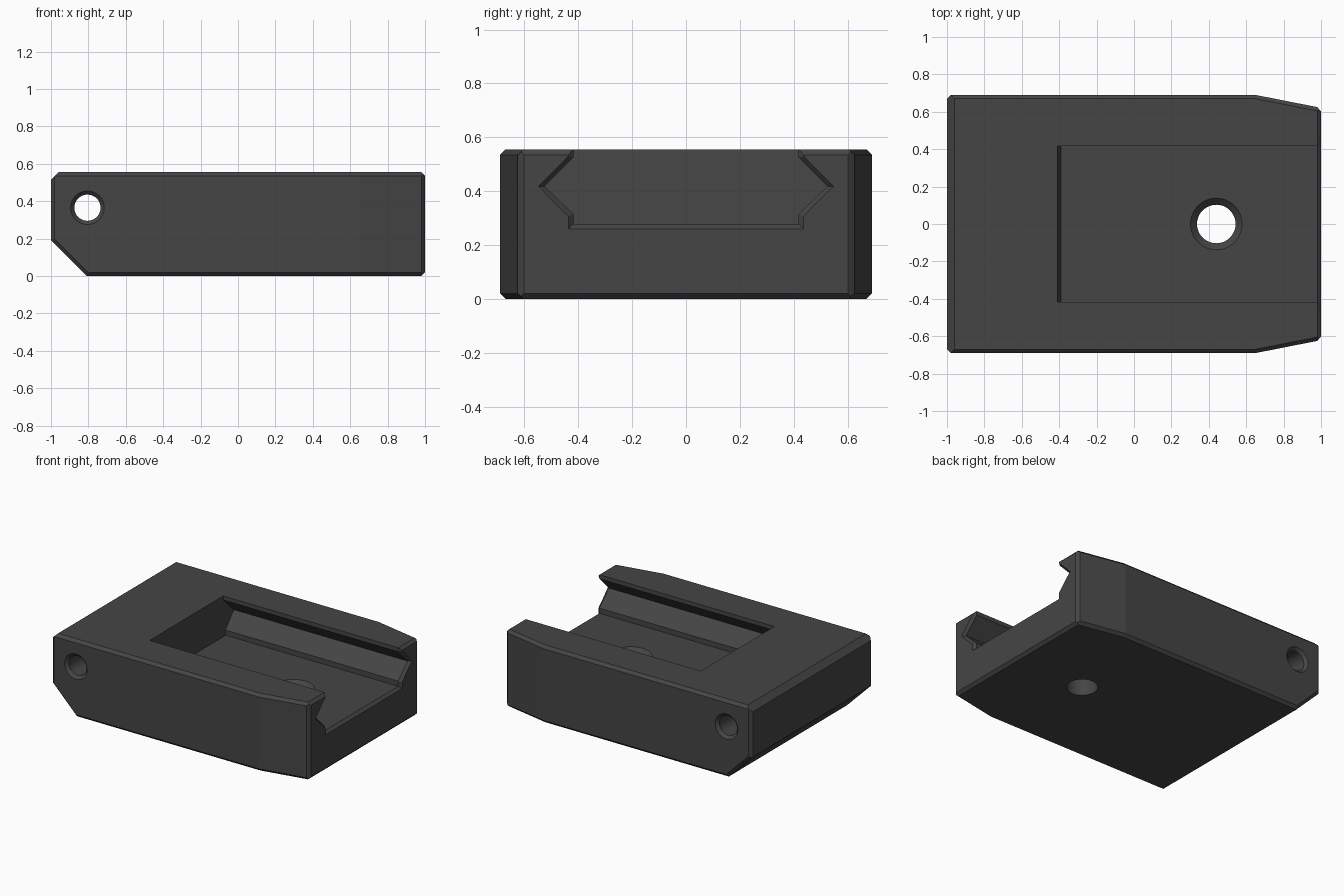
import bpy, bmesh, math
from mathutils import Vector

if "Cube" in bpy.data.objects:
    bpy.data.objects.remove(bpy.data.objects["Cube"])

H, W, C = 0.555, 0.69, 0.02      # height, half width, edge chamfer

dark = bpy.data.materials.new("dark_grey")
dark.diffuse_color = (0.06, 0.06, 0.06, 1)
dark.use_nodes = True
dark.node_tree.nodes["Principled BSDF"].inputs["Base Color"].default_value = dark.diffuse_color


def make(name, bm):
    bmesh.ops.recalc_face_normals(bm, faces=bm.faces)
    me = bpy.data.meshes.new(name)
    bm.to_mesh(me)
    bm.free()
    ob = bpy.data.objects.new(name, me)
    bpy.context.collection.objects.link(ob)
    me.materials.append(dark)
    return ob


def loft(name, rings):
    """Closed solid through rings of matching points."""
    bm = bmesh.new()
    rows = [[bm.verts.new(p) for p in r] for r in rings]
    n = len(rows[0])
    for a, b in zip(rows, rows[1:]):
        for i in range(n):
            bm.faces.new((a[i], a[(i + 1) % n], b[(i + 1) % n], b[i]))
    bm.faces.new(rows[0])
    bm.faces.new(rows[-1])
    return make(name, bm)


def turned(name, profile, place, n=48):
    """Round cutter: profile of (distance along axis, radius)."""
    angles = [2 * math.pi * i / n for i in range(n)]
    return loft(name, [[place(t, r * math.cos(a), r * math.sin(a)) for a in angles]
                       for t, r in profile])


# Block: a box trimmed by its main faces, then by the chamfers between them
def plane(n, p):
    n = Vector(n).normalized()
    return n, n.dot(Vector(p))


top, bottom = plane((0, 0, 1), (0, 0, H)), plane((0, 0, -1), (0, 0, 0))
left, right = plane((-1, 0, 0), (-1, 0, 0)), plane((1, 0, 0), (1, 0, 0))
ramp = plane((-1, 0, -1), (-0.81, 0, 0))
trims = [ramp]
pairs = [(top, right, C), (bottom, right, C), (top, left, 0.04)]
for s in (-1, 1):
    side = plane((0, s, 0), (0, s * W, 0))
    taper = plane((0.065, 0.33 * s, 0), (0.65, s * W, 0))
    trims.append(taper)
    pairs += [(side, f, C) for f in (top, bottom, left, ramp)]
    pairs += [(taper, f, C) for f in (top, bottom, right)]
for (n1, d1), (n2, d2), size in pairs:
    n = n1 + n2
    trims.append((n.normalized(), (d1 + d2 - size * n1.cross(n2).length) / n.length))

bm = bmesh.new()
bmesh.ops.create_cube(bm, size=1)
for v in bm.verts:
    v.co = (v.co.x * 2, v.co.y * 2 * W, (v.co.z + 0.5) * H)
for n, d in trims:
    cut = bmesh.ops.bisect_plane(bm, geom=bm.verts[:] + bm.edges[:] + bm.faces[:], dist=1e-5,
                                 plane_co=n * d, plane_no=n, clear_outer=True)
    edges = [e for e in cut["geom_cut"] if isinstance(e, bmesh.types.BMEdge)]
    bmesh.ops.contextual_create(bm, geom=edges)
block = make("mount_block", bm)


# Dovetail slot with a flared mouth
def mirrored(half):
    return half + [(-y, z) for y, z in reversed(half)]


inner = mirrored([(0.418, 0.278), (0.418, 0.315), (0.525, 0.418), (0.418, 0.526), (0.418, 0.7)])
outer = mirrored([(0.437, 0.26), (0.437, 0.307), (0.547, 0.418), (0.437, 0.53), (0.437, 0.7)])
end = [(-0.39 - 0.072 * (z - 0.278), y, z) for y, z in inner]
throat = [(0.98, y, z) for y, z in inner]
mouth = [(1.02, 2 * b[0] - a[0], 2 * b[1] - a[1]) for a, b in zip(inner, outer)]
slot = loft("slot_cutter", [end, throat, mouth])

# Screw hole in the slot floor and cross pin hole, both countersunk
screw = turned("screw_hole_cutter", [(-0.1, 0.103), (0.243, 0.103), (0.278, 0.138), (0.4, 0.138)],
               lambda t, a, b: (0.44 + a, b, t))
pin = turned("pin_hole_cutter", [(-0.8, 0.09), (-W, 0.09), (-W + 0.02, 0.07),
                                 (W - 0.02, 0.07), (W, 0.09), (0.8, 0.09)],
             lambda t, a, b: (-0.805 + a, t, 0.365 + b))

for cutter in (slot, screw, pin):
    cutter.hide_render = True
    cutter.hide_set(True)
    mod = block.modifiers.new(cutter.name, 'BOOLEAN')
    mod.operation = 'DIFFERENCE'
    mod.solver = 'EXACT'
    mod.object = cutter

# Smooth hole walls, sharp edges elsewhere
bpy.context.view_layer.objects.active = block
block.select_set(True)
for mod in list(block.modifiers):
    bpy.ops.object.modifier_apply(modifier=mod.name)
bpy.ops.object.shade_smooth_by_angle(angle=math.radians(9))
